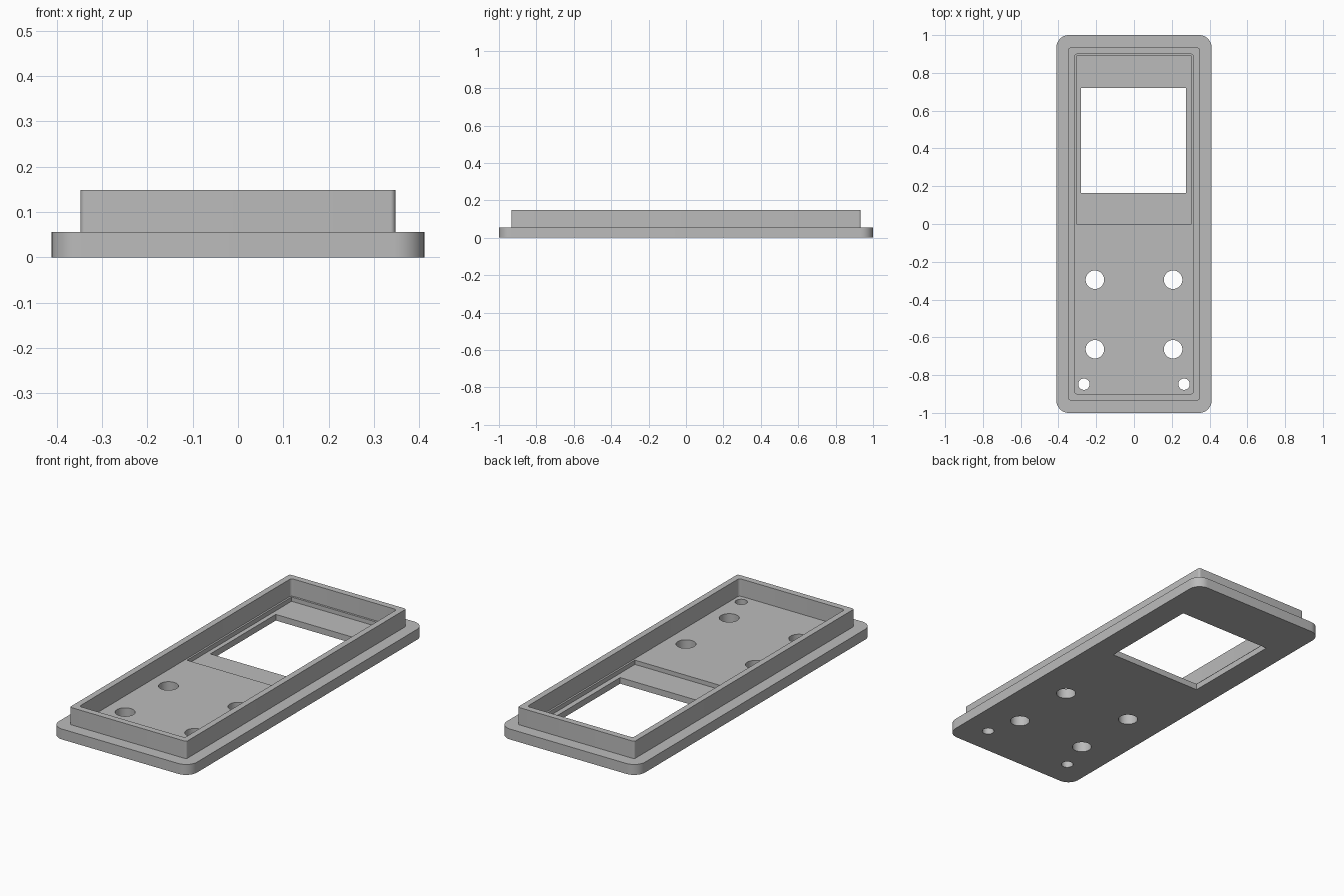
import bpy, bmesh, math

if "Cube" in bpy.data.objects:
    bpy.data.objects.remove(bpy.data.objects["Cube"], do_unlink=True)

grey = bpy.data.materials.new("plain grey")
grey.use_nodes = True
colour = (0.5, 0.5, 0.5, 1)
grey.diffuse_color = colour
grey.node_tree.nodes["Principled BSDF"].inputs["Base Color"].default_value = colour

HEIGHT, FLOOR, RECESS = 0.149, 0.056, 0.033


def prism(name, outline, z0, z1):
    """Extrude a closed outline between two heights."""
    bm = bmesh.new()
    face = bm.faces.new([bm.verts.new((x, y, z0)) for x, y in outline])
    top = bmesh.ops.extrude_face_region(bm, geom=[face])["geom"]
    verts = [v for v in top if isinstance(v, bmesh.types.BMVert)]
    bmesh.ops.translate(bm, verts=verts, vec=(0, 0, z1 - z0))
    bmesh.ops.recalc_face_normals(bm, faces=bm.faces)
    mesh = bpy.data.meshes.new(name)
    bm.to_mesh(mesh)
    bm.free()
    mesh.materials.append(grey)
    obj = bpy.data.objects.new(name, mesh)
    bpy.context.collection.objects.link(obj)
    return obj


def arc(cx, cy, r, start, sweep, steps):
    return [(cx + r * math.cos(start + sweep * i / steps),
             cy + r * math.sin(start + sweep * i / steps)) for i in range(steps + 1)]


def rounded(x0, x1, y0, y1, r, steps=6):
    corners = [(x1 - r, y1 - r), (x0 + r, y1 - r), (x0 + r, y0 + r), (x1 - r, y0 + r)]
    return [p for i, (x, y) in enumerate(corners)
            for p in arc(x, y, r, i * math.pi / 2, math.pi / 2, steps)]


def box(x0, x1, y0, y1):
    return [(x0, y0), (x1, y0), (x1, y1), (x0, y1)]


def circle(x, y, r):
    return arc(x, y, r, 0, math.tau, 40)[:-1]


def combine(body, other, operation):
    """Apply a boolean and discard the helper."""
    mod = body.modifiers.new(operation.lower(), 'BOOLEAN')
    mod.object, mod.operation, mod.solver = other, operation, 'EXACT'
    bpy.context.view_layer.objects.active = body
    bpy.ops.object.modifier_apply(modifier=mod.name)
    bpy.data.objects.remove(other, do_unlink=True)


# Face plate with raised rim
cover = prism("enclosure_cover", rounded(-0.411, 0.411, -1, 1, 0.066, 12), 0, FLOOR)
rim = prism("rim", rounded(-0.347, 0.347, -0.934, 0.934, 0.011), 0.02, HEIGHT)
combine(cover, rim, 'UNION')

# Cavity, display recess and display window
cutters = [
    (rounded(-0.314, 0.314, -0.9, 0.9, 0.015), FLOOR),
    (box(-0.304, 0.304, 0, 0.889), RECESS),
    (box(-0.28, 0.276, 0.165, 0.721), -0.1),
]
# Button holes and screw holes
for side in (-1, 1):
    for x, y, r in ((0.207, -0.295, 0.049), (0.207, -0.663, 0.049), (0.265, -0.848, 0.03)):
        cutters.append((circle(side * x, y, r), -0.1))
for outline, bottom in cutters:
    combine(cover, prism("cutter", outline, bottom, 0.3), 'DIFFERENCE')

# Smooth curved walls, crisp edges
bpy.ops.object.select_all(action='DESELECT')
cover.select_set(True)
bpy.context.view_layer.objects.active = cover
bpy.ops.object.shade_smooth_by_angle(angle=math.radians(30))
